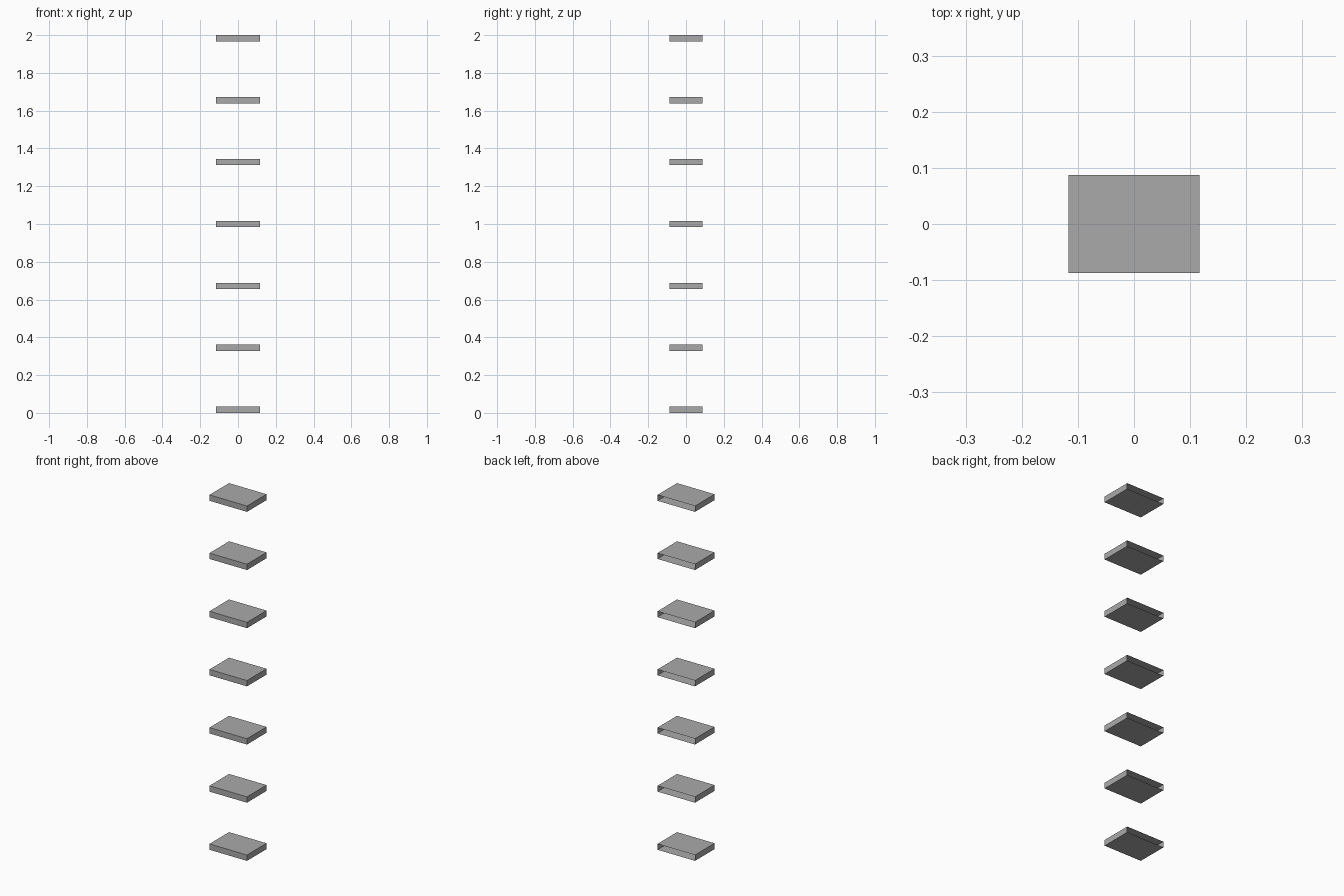
import bpy
import bmesh
from mathutils import Matrix, Vector

default = bpy.data.objects.get("Cube")
if default:
    bpy.data.objects.remove(default, do_unlink=True)

SIZE = Vector((0.234, 0.174, 0.033))
COUNT = 7
PITCH = (2 - SIZE.z) / (COUNT - 1)

# One plain grey for every slab
grey = bpy.data.materials.new("grey")
color = (0.40, 0.40, 0.40, 1)
grey.use_nodes = True
grey.diffuse_color = color
grey.node_tree.nodes["Principled BSDF"].inputs["Base Color"].default_value = color


def slab_mesh():
    """Thin hollow box, open at the back."""
    bm = bmesh.new()
    bmesh.ops.create_cube(bm, size=1, matrix=Matrix.Diagonal(SIZE.to_4d()))
    bm.normal_update()
    back = [f for f in bm.faces if f.normal.y > 0.9]
    bmesh.ops.delete(bm, geom=back, context="FACES")
    mesh = bpy.data.meshes.new("slab")
    bm.to_mesh(mesh)
    bm.free()
    mesh.materials.append(grey)
    return mesh


# Evenly spaced vertical stack sharing one mesh
mesh = slab_mesh()
for i in range(COUNT):
    slab = bpy.data.objects.new(f"slab_{i + 1}", mesh)
    slab.location.z = SIZE.z / 2 + i * PITCH
    bpy.context.collection.objects.link(slab)
